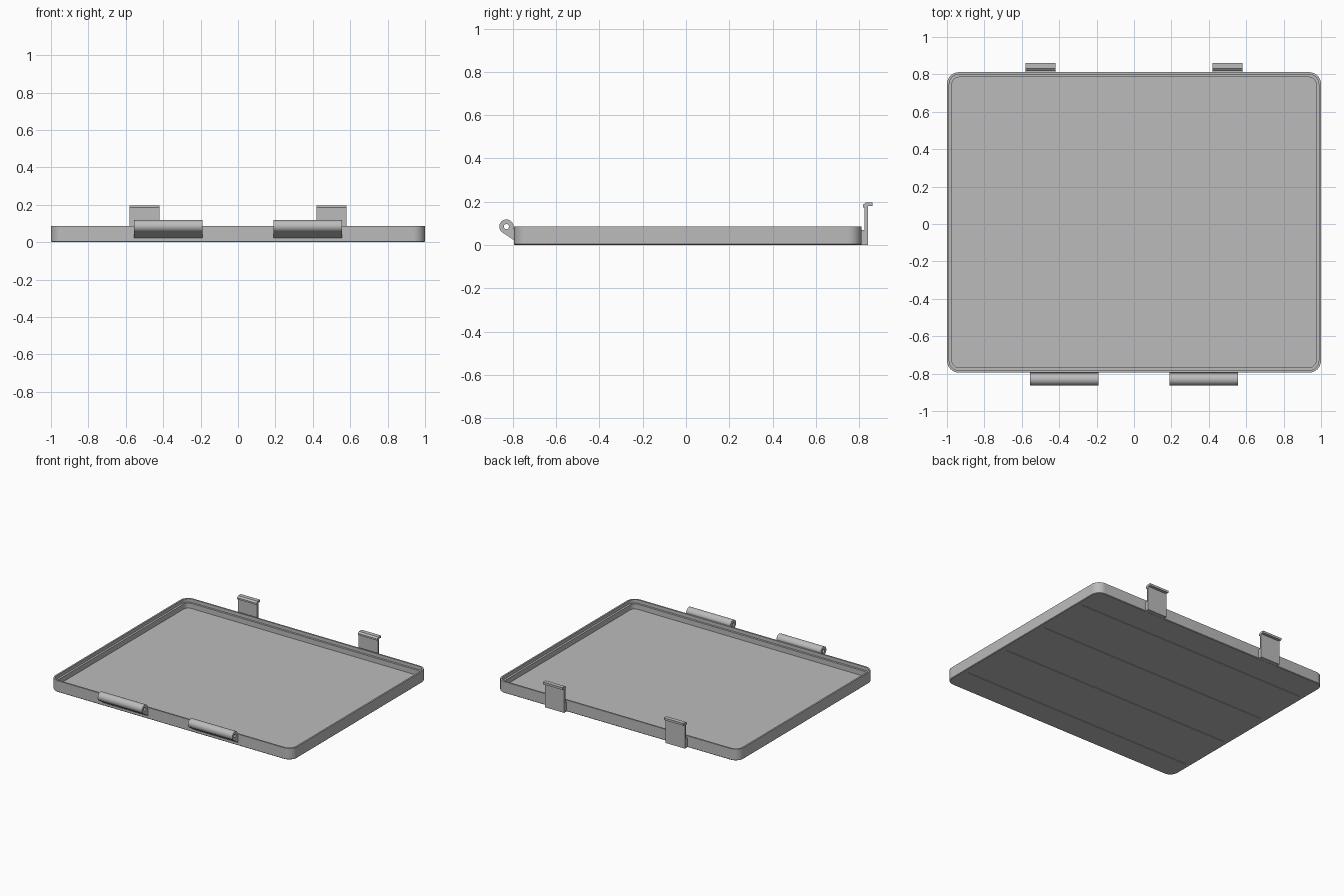
import bpy, bmesh, math

if "Cube" in bpy.data.objects:
    bpy.data.objects.remove(bpy.data.objects["Cube"], do_unlink=True)

grey = bpy.data.materials.new("plain grey")
grey.use_nodes = True
colour = (0.5, 0.5, 0.5, 1)
grey.diffuse_color = colour
grey.node_tree.nodes["Principled BSDF"].inputs["Base Color"].default_value = colour


def finish(name, bm):
    bmesh.ops.recalc_face_normals(bm, faces=bm.faces)
    mesh = bpy.data.meshes.new(name)
    bm.to_mesh(mesh)
    bm.free()
    mesh.materials.append(grey)
    obj = bpy.data.objects.new(name, mesh)
    bpy.context.collection.objects.link(obj)
    return obj


def activate(obj):
    bpy.ops.object.select_all(action='DESELECT')
    obj.select_set(True)
    bpy.context.view_layer.objects.active = obj


def smooth(obj):
    activate(obj)
    bpy.ops.object.shade_smooth_by_angle(angle=math.radians(30))


def bridge(bm, a, b):
    n = len(a)
    for i in range(n):
        j = (i + 1) % n
        bm.faces.new((a[i], a[j], b[j], b[i]))


def extrude_x(name, loop, x0, x1):
    """Solid with a y-z outline, swept along x."""
    bm = bmesh.new()
    a, b = ([bm.verts.new((x, y, z)) for y, z in loop] for x in (x0, x1))
    bridge(bm, a, b)
    bm.faces.new(a)
    bm.faces.new(b)
    return finish(name, bm)


# Tray: rounded rectangular rings lofted from the underside over the rim to the floor
FRONT, BACK, RADIUS, STEPS = -0.795, 0.812, 0.065, 8


def ring(bm, inset, z):
    r = RADIUS - inset
    cx = 1 - RADIUS
    corners = [(cx, BACK - RADIUS), (-cx, BACK - RADIUS),
               (-cx, FRONT + RADIUS), (cx, FRONT + RADIUS)]
    verts = []
    for k, (x, y) in enumerate(corners):
        for i in range(STEPS + 1):
            t = (k + i / STEPS) * math.pi / 2
            verts.append(bm.verts.new((x + r * math.cos(t), y + r * math.sin(t), z)))
    return verts


bm = bmesh.new()
section = [(0.004, 0), (0, 0.004), (0, 0.085), (0.012, 0.085),
           (0.012, 0.06), (0.027, 0.06), (0.027, 0.022)]
rings = [ring(bm, *p) for p in section]
for a, b in zip(rings, rings[1:]):
    bridge(bm, a, b)
bm.faces.new(rings[0])
bm.faces.new(rings[-1])
tray = finish("tray", bm)

# Shallow grooves across the underside
for y in (-0.6, -0.2, 0.2, 0.6):
    w, d = 0.005, 0.004
    cutter = extrude_x("groove_cutter",
                       [(y - w, -d), (y + w, -d), (y + w, d), (y - w, d)], -0.96, 0.96)
    cutter.hide_render = True
    mod = tray.modifiers.new("groove", 'BOOLEAN')
    mod.operation, mod.solver, mod.object = 'DIFFERENCE', 'EXACT', cutter
    activate(tray)
    bpy.ops.object.modifier_apply(modifier=mod.name)
    bpy.data.objects.remove(cutter, do_unlink=True)
smooth(tray)

# Hinge barrels: bored tubes with a sloping web down to the front wall
HY, HZ, HR, BORE, SIDES = -0.83, 0.085, 0.033, 0.012, 32


def hinge(name, x0, x1):
    bm = bmesh.new()
    loops = []
    for x in (x0, x1):
        for r in (HR, BORE):
            loops.append([bm.verts.new((x, HY + r * math.cos(2 * math.pi * i / SIDES),
                                        HZ + r * math.sin(2 * math.pi * i / SIDES)))
                          for i in range(SIDES)])
    out0, in0, out1, in1 = loops
    for a, b in ((out0, out1), (in0, in1), (out0, in0), (out1, in1)):
        bridge(bm, a, b)
    smooth(finish(name + "_barrel", bm))
    t = math.radians(225)
    extrude_x(name + "_web",
              [(HY + HR * math.cos(t), HZ + HR * math.sin(t)), (FRONT + 0.003, 0.02),
               (FRONT + 0.003, HZ - 0.005), (HY + 0.02, HZ - 0.022),
               (HY, HZ - 0.02)], x0, x1)


# Latches: foot on the back wall, thin upright plate and a hooked top
latch_outline = [(BACK - 0.003, 0), (0.841, 0), (0.841, 0.18), (0.862, 0.18),
                 (0.862, 0.196), (0.831, 0.196), (0.818, 0.186), (0.818, 0.174),
                 (0.826, 0.174), (0.826, 0.07), (BACK - 0.003, 0.07)]

for side, s in (("left", 1), ("right", -1)):
    hinge(side + "_hinge", s * 0.19, s * 0.557)
    extrude_x(side + "_latch", latch_outline, s * 0.42, s * 0.58)
